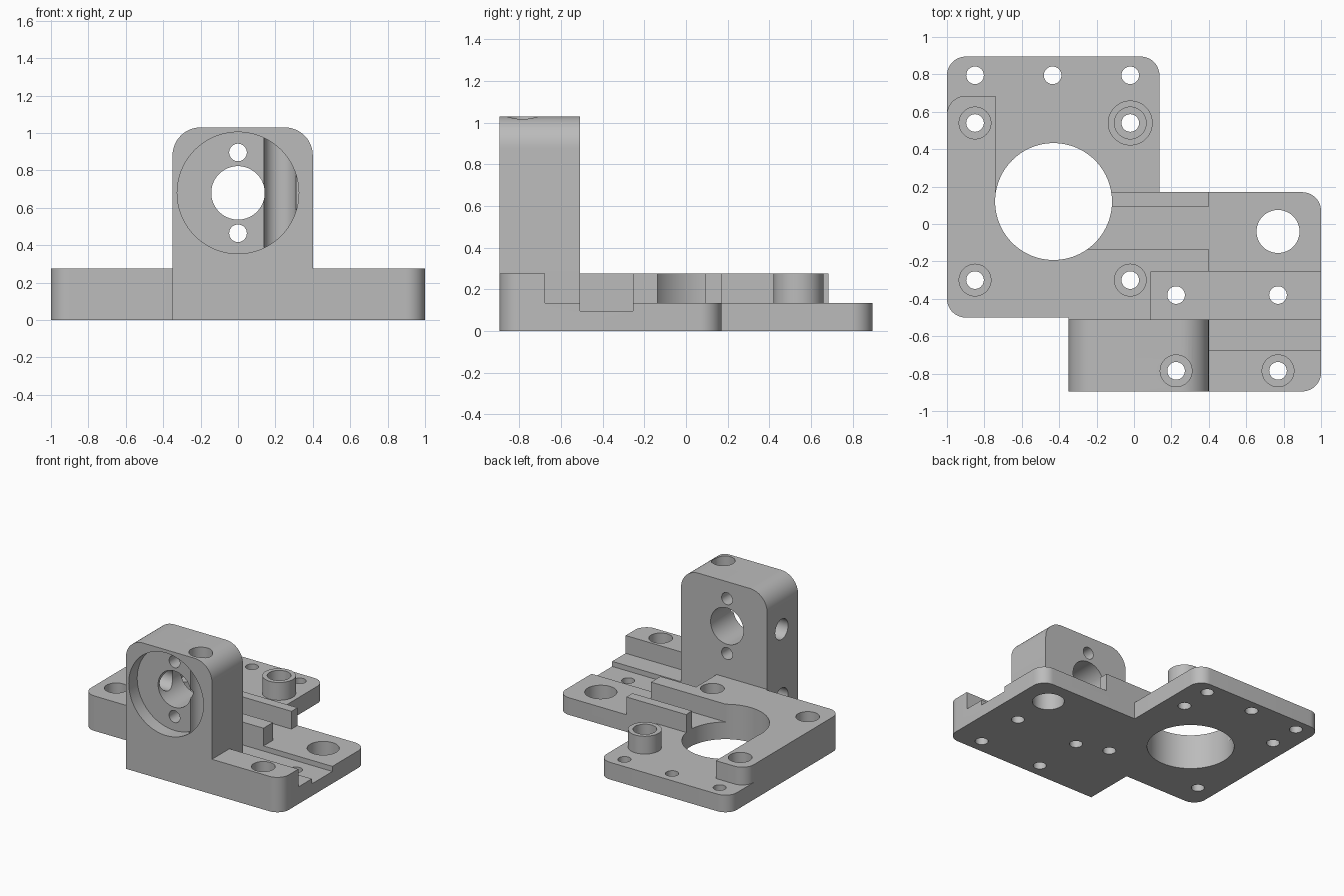
import bpy, bmesh, math
from mathutils import Vector, Matrix

cube = bpy.data.objects.get("Cube")
if cube:
    bpy.data.objects.remove(cube, do_unlink=True)

grey = bpy.data.materials.new("machined_grey")
grey.use_nodes = True
COLOUR = (0.5, 0.5, 0.5, 1)
grey.diffuse_color = COLOUR
grey.node_tree.nodes["Principled BSDF"].inputs["Base Color"].default_value = COLOUR

BASE_TOP, FLOOR, SLOT_FLOOR, ABOVE = 0.275, 0.135, 0.095, 0.5
FRONT, BACK, TOWER_BACK, TOWER_TOP = -0.895, 0.895, -0.51, 1.03


def rounded(corners, steps=12):
    """Corners are (u, v) or (u, v, radius); right-angled corners get arcs."""
    out = []
    for i, c in enumerate(corners):
        p = Vector(c[:2])
        if len(c) == 2:
            out.append(p)
            continue
        a = (Vector(corners[i - 1][:2]) - p).normalized() * c[2]
        b = (Vector(corners[(i + 1) % len(corners)][:2]) - p).normalized() * c[2]
        for k in range(steps + 1):
            t = math.pi / 2 * k / steps
            out.append(p + a * (1 - math.sin(t)) + b * (1 - math.cos(t)))
    return out


def prism(name, corners, low, high, upright=False):
    """Extrude an outline along z, or along y when upright."""
    bm = bmesh.new()
    place = (lambda p: (p.x, low, p.y)) if upright else (lambda p: (p.x, p.y, low))
    face = bm.faces.new([bm.verts.new(place(p)) for p in rounded(corners)])
    ext = bmesh.ops.extrude_face_region(bm, geom=[face])
    move = Vector((0, high - low, 0)) if upright else Vector((0, 0, high - low))
    bmesh.ops.translate(bm, vec=move, verts=[v for v in ext["geom"] if isinstance(v, bmesh.types.BMVert)])
    return finish(name, bm)


def cylinder(name, start, axis, length, radius, sides=48):
    bm = bmesh.new()
    direction = Vector(axis)
    turn = direction.to_track_quat("Z", "Y").to_matrix().to_4x4()
    middle = Vector(start) + direction * length / 2
    bmesh.ops.create_cone(bm, cap_ends=True, segments=sides, radius1=radius, radius2=radius,
                          depth=length, matrix=Matrix.Translation(middle) @ turn)
    return finish(name, bm)


def finish(name, bm):
    bmesh.ops.recalc_face_normals(bm, faces=bm.faces)
    mesh = bpy.data.meshes.new(name)
    bm.to_mesh(mesh)
    bm.free()
    mesh.materials.append(grey)
    obj = bpy.data.objects.new(name, mesh)
    bpy.context.collection.objects.link(obj)
    return obj


def combine(body, tool, operation="DIFFERENCE"):
    mod = body.modifiers.new("combine", "BOOLEAN")
    mod.operation, mod.solver, mod.object = operation, "EXACT", tool
    bpy.context.view_layer.objects.active = body
    bpy.ops.object.modifier_apply(modifier=mod.name)
    bpy.data.objects.remove(tool, do_unlink=True)


# Stepped base plate
R = 0.1
body = prism("mounting_bracket", [
    (-1, -0.5, R), (-0.35, -0.5), (-0.35, FRONT), (1, FRONT, R), (1, 0.17, R),
    (0.136, 0.17), (0.136, BACK, R), (-1, BACK, R)], 0, BASE_TOP)

# Lowered back deck, leaving a raised strip with a rounded end
combine(body, prism("back_pocket", [
    (-0.74, 0.17), (0.2, 0.17), (0.2, 1), (-1.1, 1), (-1.1, 0.58), (-1, 0.58),
    (-1, 0.685, R), (-0.74, 0.685)], FLOOR, ABOVE))
# Channel between the rails, opening onto the side deck
combine(body, prism("channel_pocket", [
    (-0.3, -0.136), (0.4, -0.136), (0.4, -0.3), (1.1, -0.3), (1.1, 0.3),
    (0.4, 0.3), (0.4, 0.094), (-0.3, 0.094)], FLOOR, ABOVE))
# Cross slot behind the tower and the step beside it
for name, x, y0, y1, z in (("cross_slot", 0.09, TOWER_BACK, -0.254, SLOT_FLOOR),
                           ("side_step", 0.4, -0.677, -0.45, FLOOR)):
    combine(body, prism(name, [(x, y0), (1.1, y0), (1.1, y1), (x, y1)], z, ABOVE))

# Upright bearing tower and the screw boss
combine(body, prism("tower", [
    (-0.35, 0), (0.4, 0), (0.4, TOWER_TOP, 0.15), (-0.35, TOWER_TOP, 0.15)],
    FRONT, TOWER_BACK, upright=True), "UNION")
combine(body, cylinder("boss", (-0.02, 0.54, 0.1), (0, 0, 1), BASE_TOP - 0.1, 0.12), "UNION")

# Vertical holes through the plate
SMALL, HEAD = 0.047, 0.085
counterbored = [(-0.85, 0.54), (-0.02, 0.54), (-0.85, -0.3), (-0.02, -0.3),
                (0.225, -0.785), (0.77, -0.785)]
plain = [(-0.85, 0.795), (-0.435, 0.795), (-0.02, 0.795), (0.225, -0.38), (0.77, -0.38)]
holes = [(x, y, SMALL, -0.1) for x, y in plain + counterbored]
holes += [(x, y, HEAD, FLOOR) for x, y in counterbored]
holes += [(0.77, -0.04, 0.115, -0.1), (-0.43, 0.12, 0.3125, -0.1)]
for x, y, radius, z in holes:
    sides = 96 if radius > 0.2 else 48
    combine(body, cylinder("hole", (x, y, z), (0, 0, 1), 1.3, radius, sides))

# Tower bore, shallow front recess and its two screw holes
AXIS = 0.68
for z, radius, length in ((AXIS, 0.325, 0.2), (AXIS, 0.143, 0.7),
                          (AXIS + 0.216, SMALL, 0.7), (AXIS - 0.216, SMALL, 0.7)):
    combine(body, cylinder("bore", (0, FRONT - 0.095, z), (0, 1, 0), length, radius, 72))

# Side holes in the tower
for z in (BASE_TOP / 2, AXIS):
    combine(body, cylinder("side_hole", (-0.45, -0.69, z), (1, 0, 0), 0.45, 0.08))

bpy.ops.object.select_all(action="DESELECT")
body.select_set(True)
bpy.context.view_layer.objects.active = body
bpy.ops.object.shade_smooth_by_angle(angle=math.radians(30))
